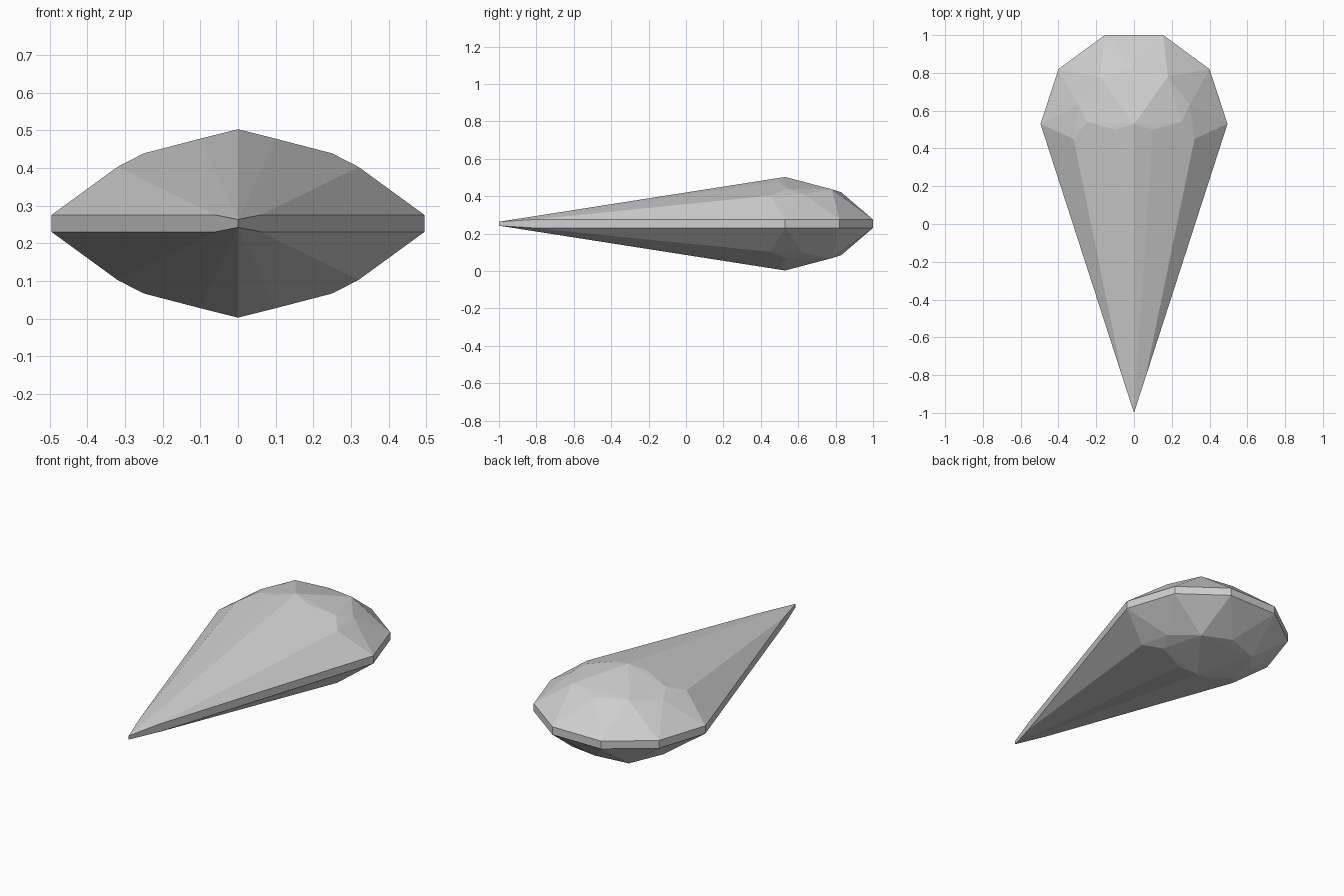
import bpy
import bmesh
import math

cube = bpy.data.objects.get("Cube")
if cube:
    bpy.data.objects.remove(cube, do_unlink=True)

MID = 0.2525  # height of the girdle's centre plane

# Corners of the upper half, x >= 0, heights measured above the centre plane
tip = [(0, -1, 0.0105)]
girdle = [(0.06, -0.815, 0.0225), (0.495, 0.53, 0.0225),
          (0.40, 0.82, 0.0225), (0.155, 1, 0.0225)]
crown = [(0.10, 0.50, 0.225), (0.25, 0.54, 0.186), (0.32, 0.45, 0.15),
         (0.295, 0.63, 0.158), (0.18, 0.78, 0.184), (0, 0.83, 0.168)]
peak = [(0, 0.53, 0.25)]

# Mirror left-right and top-bottom
corners = set()
for x, y, h in tip + girdle + crown + peak:
    for sx in (1, -1):
        for sz in (1, -1):
            corners.add((x * sx, y, MID + h * sz))

# Cut stone: the facets are the hull of its corners
bm = bmesh.new()
for co in sorted(corners):
    bm.verts.new(co)
hull = bmesh.ops.convex_hull(bm, input=bm.verts[:])
loose = [v for v in bm.verts if not v.link_faces]
bmesh.ops.delete(bm, geom=loose, context='VERTS')
bmesh.ops.dissolve_limit(bm, angle_limit=math.radians(0.8),
                         verts=bm.verts[:], edges=bm.edges[:])
bmesh.ops.recalc_face_normals(bm, faces=bm.faces[:])
for f in bm.faces:
    f.smooth = False

mesh = bpy.data.meshes.new("teardrop_gem")
bm.to_mesh(mesh)
bm.free()
gem = bpy.data.objects.new("teardrop_gem", mesh)
bpy.context.collection.objects.link(gem)

# Plain grey stone
grey = bpy.data.materials.new("light_grey")
grey.use_nodes = True
colour = (0.62, 0.62, 0.62, 1)
grey.diffuse_color = colour
for node in grey.node_tree.nodes:
    if node.type == 'BSDF_PRINCIPLED':
        node.inputs["Base Color"].default_value = colour
mesh.materials.append(grey)
